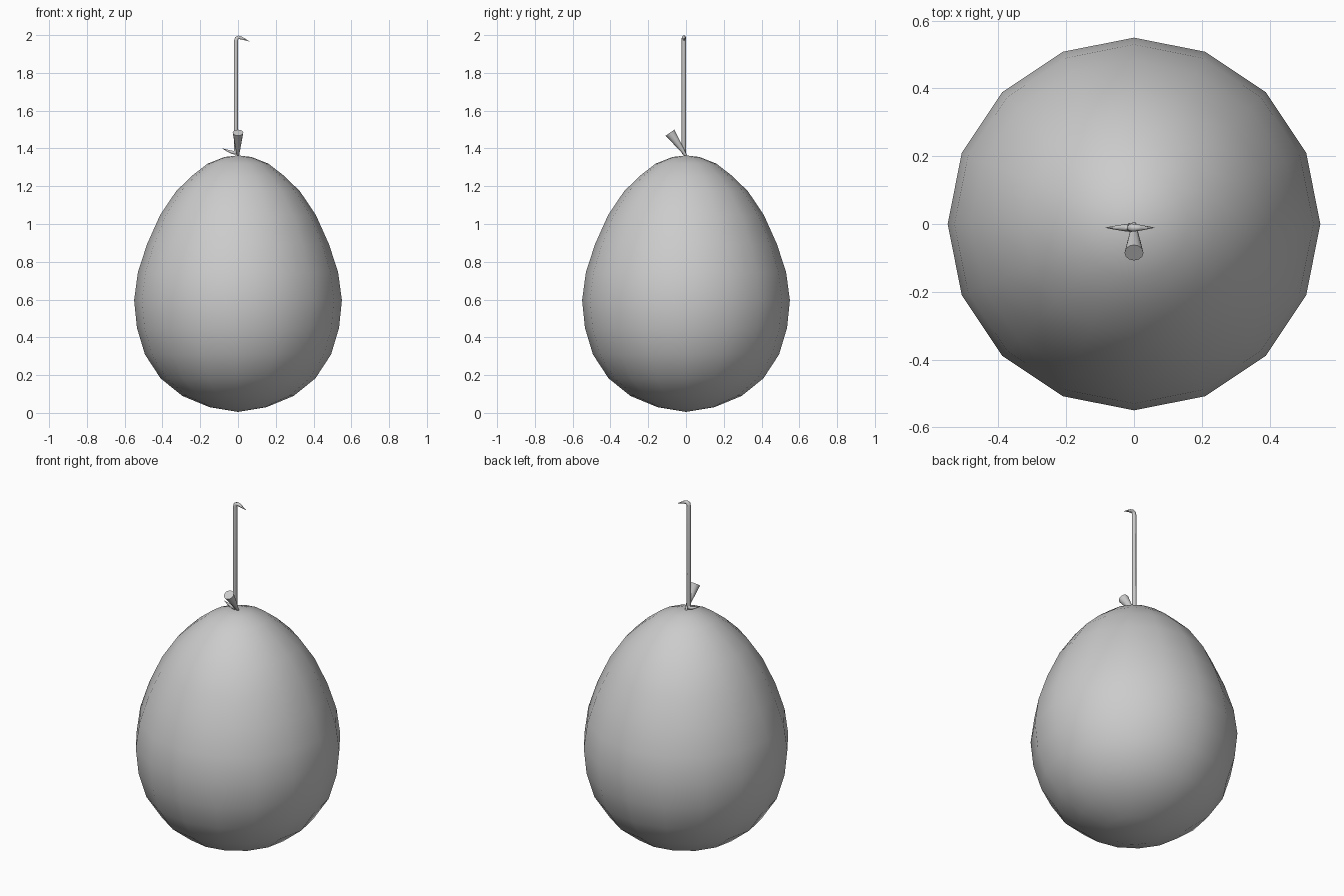
import bpy, bmesh, math
from mathutils import Vector

if "Cube" in bpy.data.objects:
    bpy.data.objects.remove(bpy.data.objects["Cube"])

def lathe(name, profile, sides, direction=(0, 0, 1), origin=(0, 0, 0)):
    """Revolve (radius, height) points; zero radius makes a pole."""
    bm = bmesh.new()
    rot = Vector((0, 0, 1)).rotation_difference(Vector(direction))
    rings = []
    for r, h in profile:
        n = sides if r > 0 else 1
        rings.append([bm.verts.new(Vector(origin) + rot @ Vector((
            r * math.cos(2 * math.pi * i / sides),
            r * math.sin(2 * math.pi * i / sides), h))) for i in range(n)])
    for a, b in zip(rings, rings[1:]):
        for i in range(sides):
            j = (i + 1) % sides
            corners = [a[i % len(a)], a[j % len(a)], b[j % len(b)], b[i % len(b)]]
            bm.faces.new(list(dict.fromkeys(corners)))
    bmesh.ops.recalc_face_normals(bm, faces=bm.faces)
    me = bpy.data.meshes.new(name)
    bm.to_mesh(me)
    bm.free()
    ob = bpy.data.objects.new(name, me)
    bpy.context.collection.objects.link(ob)
    bpy.context.view_layer.objects.active = ob
    ob.select_set(True)
    bpy.ops.object.shade_smooth_by_angle(angle=math.radians(40))
    ob.select_set(False)
    return ob

# Egg-shaped balloon body
lathe("balloon_body", [
    (0, 0.005), (0.15, 0.03), (0.295, 0.09), (0.41, 0.183), (0.493, 0.31),
    (0.535, 0.45), (0.55, 0.597), (0.53, 0.744), (0.482, 0.892),
    (0.413, 1.046), (0.328, 1.173), (0.244, 1.255), (0.16, 1.32),
    (0.07, 1.355), (0, 1.363)], 16)

# Flared mouth tilting forward from the knot
lathe("balloon_mouth", [(0, 0), (0.006, 0), (0.028, 0.148), (0, 0.148)], 12,
      direction=(0, -0.085, 0.122), origin=(0, 0, 1.362))

# String with a pointed tail at each end
path = [(-0.084, 1.400, 0.05), (-0.055, 1.388, 0.5), (-0.03, 1.379, 0.85),
        (-0.014, 1.376, 1), (-0.011, 1.39, 1), (-0.010, 1.97, 1),
        (-0.007, 1.983, 1), (0.003, 1.988, 0.9), (0.02, 1.984, 0.7),
        (0.06, 1.967, 0.05)]
cu = bpy.data.curves.new("string", 'CURVE')
cu.dimensions = '3D'
cu.bevel_depth = 0.012
cu.bevel_resolution = 1
cu.use_fill_caps = True
sp = cu.splines.new('POLY')
sp.points.add(len(path) - 1)
for p, (x, z, r) in zip(sp.points, path):
    p.co = (x, -0.011, z, 1)
    p.radius = r
bpy.context.collection.objects.link(bpy.data.objects.new("string", cu))
